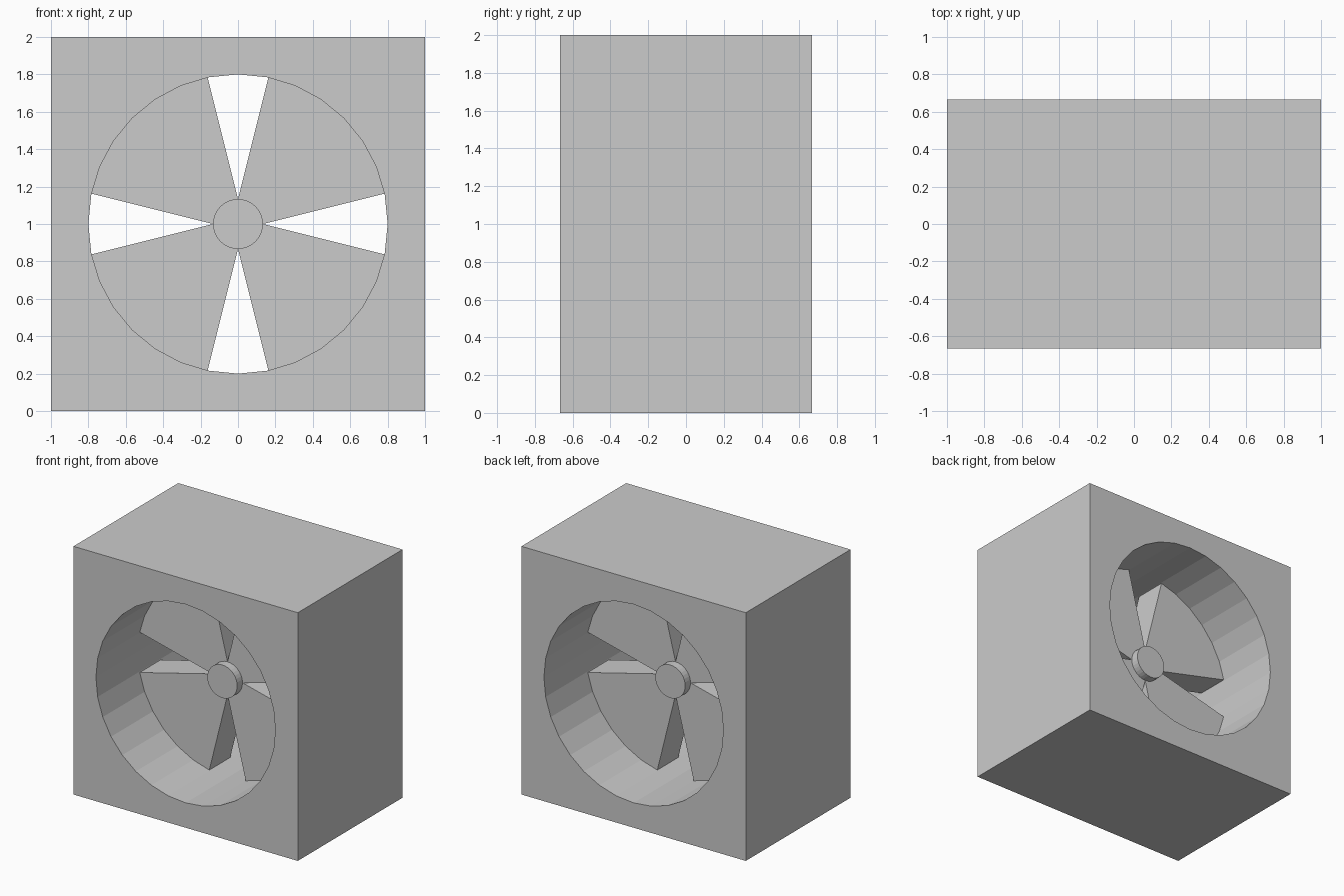
import bpy, bmesh
from math import sin, cos, pi

if "Cube" in bpy.data.objects:
    bpy.data.objects.remove(bpy.data.objects["Cube"])

SIDES, R_HOLE, R_HUB = 32, 0.8, 0.1333


def cylinder(name, radius, depth):
    bpy.ops.mesh.primitive_cylinder_add(vertices=SIDES, radius=radius, depth=depth,
                                        location=(0, 0, 1), rotation=(pi / 2, 0, 0))
    ob = bpy.context.object
    ob.name = name
    return ob


# Square housing with a round duct cut through it
bpy.ops.mesh.primitive_cube_add(size=1, location=(0, 0, 1))
housing = bpy.context.object
housing.name = "housing"
housing.scale = (2, 4 / 3, 2)
bpy.ops.object.transform_apply(location=False, rotation=False, scale=True)
cutter = cylinder("duct_cutter", R_HOLE, 2)
cutter.hide_render = True
mod = housing.modifiers.new("duct", 'BOOLEAN')
mod.operation = 'DIFFERENCE'
mod.solver = 'EXACT'
mod.object = cutter
bpy.context.view_layer.objects.active = housing
bpy.ops.object.modifier_apply(modifier=mod.name)
bpy.data.objects.remove(cutter)

# Central hub, slightly proud of the blades
cylinder("hub", R_HUB, 0.4)

# One blade outline: hub edge, straight flanks, arc following the duct wall
arc = [(R_HOLE * cos(i * 2 * pi / SIDES), R_HOLE * sin(i * 2 * pi / SIDES)) for i in range(2, 7)]
outline = [(R_HUB, 0), (0.7827, 0.1624)] + arc + [(0.1624, 0.7827), (0, R_HUB)]
# inner edge follows the hub
outline += [(R_HUB * cos(a * pi / 16), R_HUB * sin(a * pi / 16)) for a in range(7, 0, -1)]

# Four fixed blades, one per quadrant
for k in range(4):
    bm = bmesh.new()
    face = bm.faces.new([bm.verts.new((x, 0.1333, z)) for x, z in outline])
    ext = bmesh.ops.extrude_face_region(bm, geom=[face])
    verts = [v for v in ext["geom"] if isinstance(v, bmesh.types.BMVert)]
    bmesh.ops.translate(bm, verts=verts, vec=(0, -0.2667, 0))
    bmesh.ops.recalc_face_normals(bm, faces=bm.faces)
    mesh = bpy.data.meshes.new("blade")
    bm.to_mesh(mesh)
    bm.free()
    blade = bpy.data.objects.new(f"blade_{k + 1}", mesh)
    blade.location = (0, 0, 1)
    blade.rotation_euler = (0, k * pi / 2, 0)
    bpy.context.collection.objects.link(blade)
